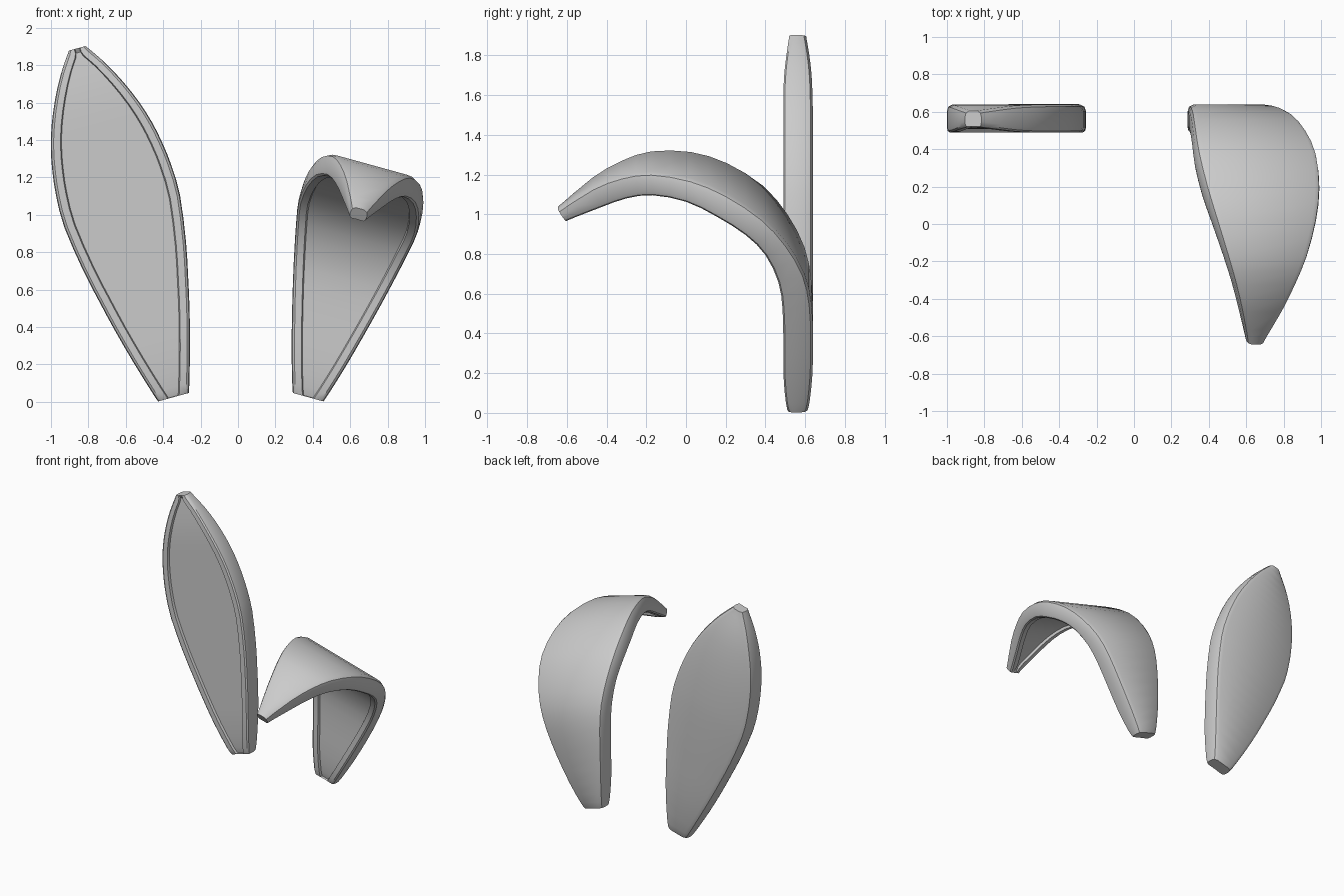
import bpy, bmesh, math

if "Cube" in bpy.data.objects:
    bpy.data.objects.remove(bpy.data.objects["Cube"])

TILT = math.atan(0.276)          # each ear leans outward
SA, CA = math.sin(TILT), math.cos(TILT)

grey = bpy.data.materials.new("light_grey")
grey.diffuse_color = (0.6, 0.6, 0.6, 1)
grey.use_nodes = True
grey.node_tree.nodes["Principled BSDF"].inputs["Base Color"].default_value = grey.diffuse_color


def lerp(a, b, t):
    return [i + (j - i) * t for i, j in zip(a, b)]


def smooth_rows(rows, n=2):
    """Catmull-Rom refinement of the stations."""
    out = []
    for i in range(len(rows) - 1):
        a, b = rows[max(i - 1, 0)], rows[i]
        c, d = rows[i + 1], rows[min(i + 2, len(rows) - 1)]
        for k in range(n):
            t = k / n
            out.append([0.5 * (2 * q + (r - p) * t + (2 * p - 5 * q + 4 * r - s) * t * t
                               + (3 * q - p - 3 * r + s) * t ** 3)
                        for p, q, r, s in zip(a, b, c, d)])
    return out + [list(rows[-1])]


def section(w, thick, depth):
    """Half cross-section: (offset across, distance behind front face)."""
    inner = max(w - 0.06, 0.012)
    rim = max(w - 0.054, 0.016)
    bev = min(0.016, w * 0.25)
    half = [(inner, depth), (rim, 0), (w - bev, 0), (w - bev * 0.3, 0.008), (w, 0.026),
            (w, thick - 0.036), (w - bev * 0.5, thick - 0.012), (w - bev * 2, thick)]
    return half + [(-p, d) for p, d in reversed(half)]


def ear(name, rows, side, cx):
    # rows: front y, front height, back y, back height, half width
    rows = smooth_rows(rows)
    rows.insert(1, lerp(rows[0], rows[1], 0.2))
    rows.insert(-1, lerp(rows[-2], rows[-1], 0.5))
    bm = bmesh.new()
    rings = []
    for i, (fy, fh, by, bh, w) in enumerate(rows):
        thick = math.hypot(by - fy, bh - fh)
        depth = 0.001 if i in (0, len(rows) - 1) else 0.018   # recessed inner panel
        ring = []
        for p, d in section(w, thick, depth):
            y, h = lerp((fy, fh), (by, bh), d / thick)
            ring.append(bm.verts.new((cx + side * (h * SA + p * CA), y, 0.025 + h * CA - p * SA)))
        rings.append(ring)
    n = len(rings[0])
    for a, b in zip(rings, rings[1:]):
        for k in range(n):
            bm.faces.new((a[k], a[(k + 1) % n], b[(k + 1) % n], b[k]))
    bm.faces.new(rings[0])
    bm.faces.new(rings[-1])
    bmesh.ops.recalc_face_normals(bm, faces=bm.faces)
    me = bpy.data.meshes.new(name)
    bm.to_mesh(me)
    bm.free()
    me.materials.append(grey)
    ob = bpy.data.objects.new(name, me)
    bpy.context.collection.objects.link(ob)
    bpy.ops.object.select_all(action='DESELECT')
    ob.select_set(True)
    bpy.context.view_layer.objects.active = ob
    bpy.ops.object.shade_smooth_by_angle(angle=math.radians(35))


# upright ear: height, half width, front y, back y
upright = [(0, .085, .515, .61), (.05, .102, .503, .622), (.24, .158, .491, .636),
           (.43, .208, .49, .64), (.6, .247, .49, .64), (.78, .285, .49, .64),
           (1.03, .321, .49, .64), (1.2, .319, .49, .64), (1.33, .304, .49, .64),
           (1.45, .28, .49, .639), (1.57, .243, .49, .637), (1.70, .188, .495, .632),
           (1.824, .122, .507, .62), (1.935, .046, .52, .605)]
ear("upright_ear", [(f, h, b, h, w) for h, w, f, b in upright], -1, -0.345)

# folded ear: front y, front height, back y, back height, half width
folded = [(.515, 0, .61, 0, .085), (.503, .05, .622, .05, .102), (.491, .2, .636, .2, .147),
          (.49, .4, .64, .4, .2), (.486, .58, .632, .60, .245), (.465, .73, .597, .77, .28),
          (.40, .88, .51, .935, .312), (.30, .99, .385, 1.08, .33), (.15, 1.085, .205, 1.2, .317),
          (0, 1.15, .025, 1.268, .28), (-.17, 1.168, -.175, 1.287, .223),
          (-.3, 1.137, -.325, 1.252, .17), (-.43, 1.075, -.47, 1.18, .116),
          (-.605, .985, -.645, 1.045, .046)]
ear("folded_ear", folded, 1, 0.375)
